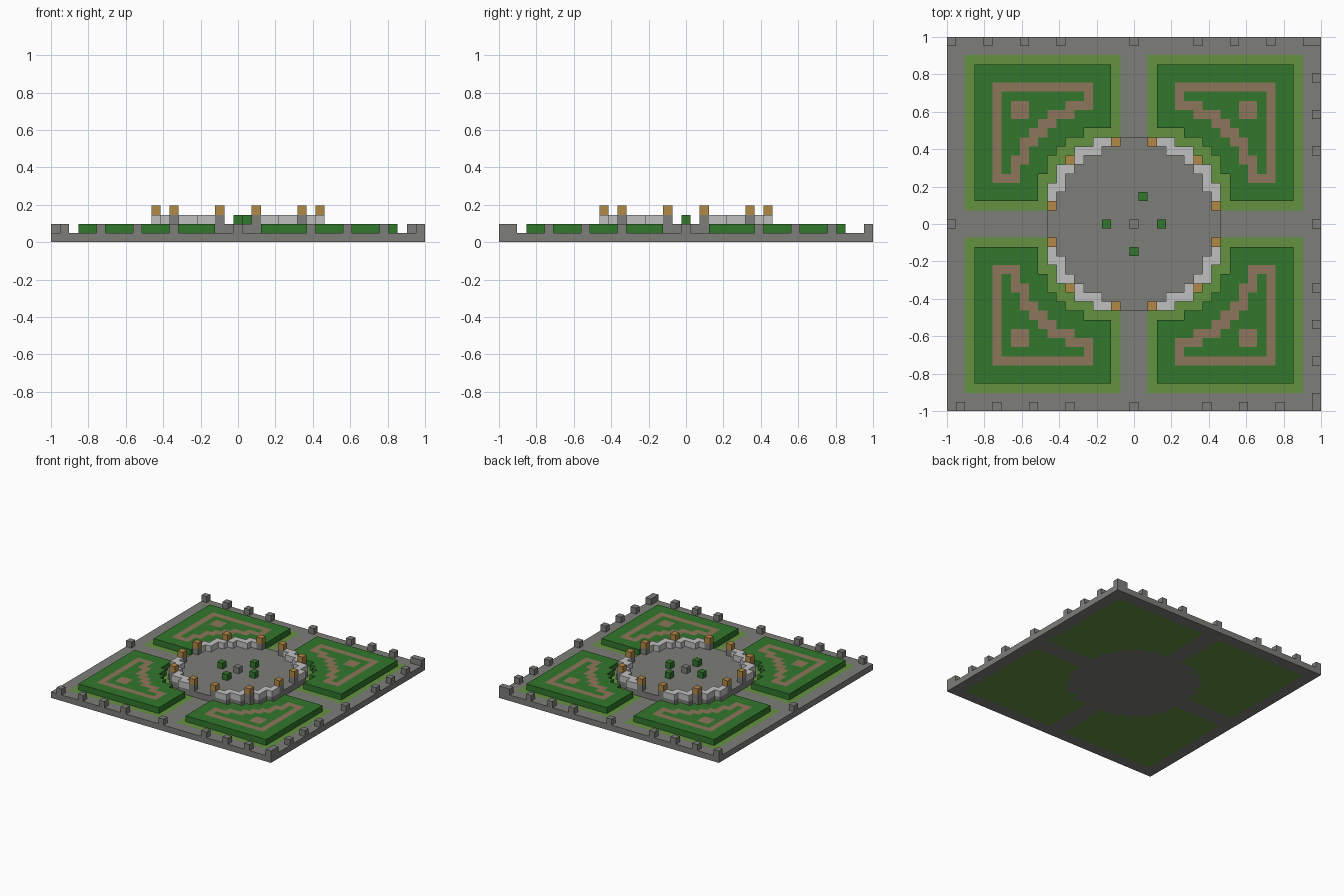
import bpy
import bmesh
from mathutils import Vector

cube = bpy.data.objects.get("Cube")
if cube:
    bpy.data.objects.remove(cube)

HALF = 20
UNIT = 2 / (2 * HALF + 1)      # one block


def material(name, rgb):
    mat = bpy.data.materials.new(name)
    mat.use_nodes = True
    mat.diffuse_color = (*rgb, 1)
    mat.node_tree.nodes["Principled BSDF"].inputs["Base Color"].default_value = (*rgb, 1)
    return mat


stone = material("grey stone", (0.205, 0.205, 0.19))
grass = material("light grass", (0.125, 0.29, 0.05))
leaf = material("dark leaf", (0.032, 0.18, 0.025))
soil = material("brown path", (0.27, 0.18, 0.105))
marble = material("pale stone", (0.53, 0.53, 0.53))
amber = material("amber lamp", (0.44, 0.25, 0.06))

parts = {}       # part name -> {block: material}


def add(part, cells, level, mat):
    parts.setdefault(part, {}).update({(i, j, level): mat for i, j in cells})


def mirrored(cells):
    return {(i * a, j * b) for i, j in cells for a in (1, -1) for b in (1, -1)}


def both_ways(cells):
    return {c for i, j in cells for c in ((i, j), (j, i))}


def around(i, j):
    return {(i + a, j + b) for a in (-1, 0, 1) for b in (-1, 0, 1)}


# Ground slab: paving with four lawns
span = range(-HALF, HALF + 1)
ground = {(i, j) for i in span for j in span}
disc = {(i, j) for i, j in ground if i * i + j * j <= 100 and max(abs(i), abs(j)) < 10}
lawn = {(i, j) for i, j in ground
        if all(2 <= abs(v) <= 18 for v in (i, j))} - disc
add("ground_slab", ground, 0, stone)
add("ground_slab", lawn, 0, grass)

# Raised round terrace
add("terrace", disc, 1, stone)

# Hedge beds, one block clear of the terrace, with a path pattern in the top
margin = set().union(*(around(*c) for c in disc))
hedge = {(i, j) for i, j in lawn if all(3 <= abs(v) <= 17 for v in (i, j))} - margin
outer = {(i, 15) for i in range(5, 16)} | {(5, 14)}
curve = ({(i, 13) for i in range(5, 8)} | {(i, 12) for i in range(7, 10)}
         | {(9, 11), (10, 11), (10, 10)})
spot = {(i, j) for i in (12, 13) for j in (12, 13)}
add("hedge_beds", hedge, 1, leaf)
add("hedge_beds", mirrored(both_ways(outer | curve) | spot), 1, soil)

# Ring wall with four gateways, lamp pillars and lamps
pillars = mirrored(both_ways({(2, 9), (7, 7)}))
rim = {c for c in disc if not around(*c) <= disc}
wall = {(i, j) for i, j in rim if min(abs(i), abs(j)) > 2} - pillars
add("ring_wall", wall, 2, marble)
add("lamp_pillars", pillars, 2, stone)
add("lamps", pillars, 3, amber)

# Shrubs around the centre stone
add("centre_stone", {(0, 0)}, 2, stone)
add("shrubs", {(3, 0), (-3, 0), (0, -3), (1, 3)}, 2, leaf)

# Boundary posts along the edges
spaced = (16, 12, 8, 0, -7, -11, -15, -19)
posts = {(i, -HALF) for i in (HALF, *spaced)}
posts |= {(HALF, j) for j in (-HALF, *spaced)}
posts |= {(-i, HALF) for i in (HALF, -HALF, *spaced)}
posts.add((-HALF, 0))
add("boundary_posts", posts, 1, stone)

# Turn every part into a mesh of its exposed block faces
solid = set().union(*parts.values())
axes = [Vector(v) for v in ((1, 0, 0), (0, 1, 0), (0, 0, 1))]
directions = [(axes[k] * s, axes[k - 2] * s, axes[k - 1]) for k in range(3) for s in (1, -1)]

for name, blocks in parts.items():
    bm = bmesh.new()
    mats = list(dict.fromkeys(blocks.values()))
    for block, mat in blocks.items():
        base = Vector(block)
        centre = base + axes[2] / 2
        for n, u, v in directions:
            if tuple(int(c) for c in base + n) in solid:
                continue
            corners = [centre + (n + u * a + v * b) / 2
                       for a, b in ((-1, -1), (1, -1), (1, 1), (-1, 1))]
            face = bm.faces.new([bm.verts.new(c * UNIT) for c in corners])
            face.material_index = mats.index(mat)
    bmesh.ops.remove_doubles(bm, verts=bm.verts, dist=UNIT / 100)
    mesh = bpy.data.meshes.new(name)
    bm.to_mesh(mesh)
    bm.free()
    for mat in mats:
        mesh.materials.append(mat)
    bpy.context.collection.objects.link(bpy.data.objects.new(name, mesh))
